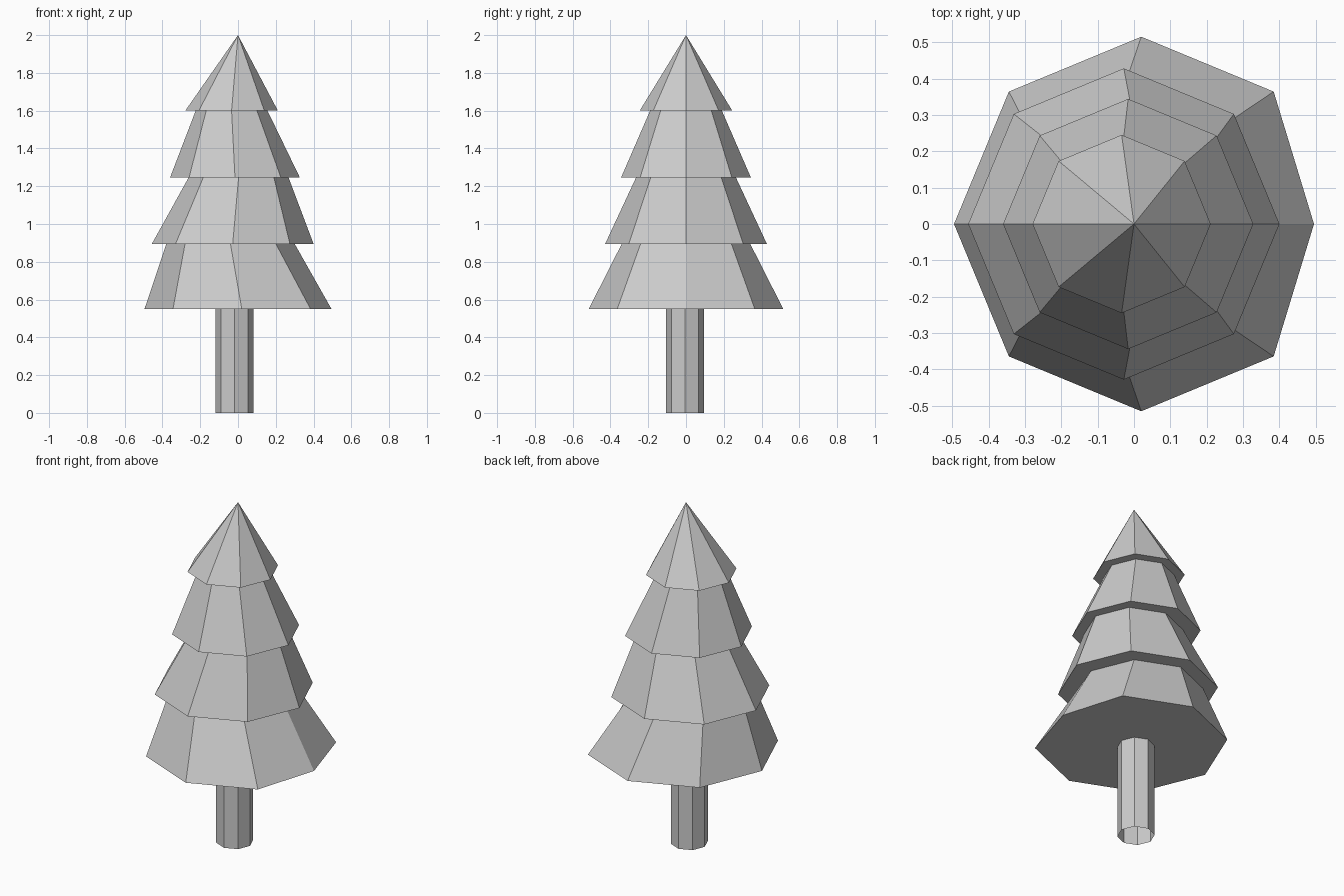
import bpy, bmesh
from math import cos, sin, pi

if "Cube" in bpy.data.objects:
    bpy.data.objects.remove(bpy.data.objects["Cube"])

SIDES = 8


def ring(bm, cx, cy, r, z):
    return [bm.verts.new((cx + r * cos(2 * pi * i / SIDES),
                          cy + r * sin(2 * pi * i / SIDES), z)) for i in range(SIDES)]


def bridge(bm, low, high):
    for i in range(SIDES):
        j = (i + 1) % SIDES
        bm.faces.new((low[i], low[j], high[j], high[i]))


def finish(bm, name):
    mesh = bpy.data.meshes.new(name)
    bm.to_mesh(mesh)
    bm.free()
    obj = bpy.data.objects.new(name, mesh)
    bpy.context.collection.objects.link(obj)


# Foliage: one stepped skin, alternating wide skirts and narrow necks (x centre, radius, z)
levels = [(0.02, 0.515, 0.55), (-0.04, 0.34, 0.895),
          (-0.028, 0.428, 0.895), (0.003, 0.265, 1.245),
          (-0.016, 0.344, 1.245), (-0.034, 0.19, 1.6),
          (-0.034, 0.245, 1.6)]
bm = bmesh.new()
rings = [ring(bm, cx, 0, r, z) for cx, r, z in levels]
rings[0][0].co.x = 0.495          # slightly flattened right corner of the lowest skirt
for low, high in zip(rings, rings[1:]):
    bridge(bm, low, high)
bm.faces.new(rings[0][::-1])      # flat underside
tip = bm.verts.new((0, 0, 2.0))
for i in range(SIDES):
    bm.faces.new((rings[-1][i], rings[-1][(i + 1) % SIDES], tip))
finish(bm, "foliage")

# Trunk: tube with an open bottom
bm = bmesh.new()
bridge(bm, ring(bm, -0.018, -0.005, 0.1, 0), ring(bm, -0.018, -0.005, 0.1, 0.55))
finish(bm, "trunk")
